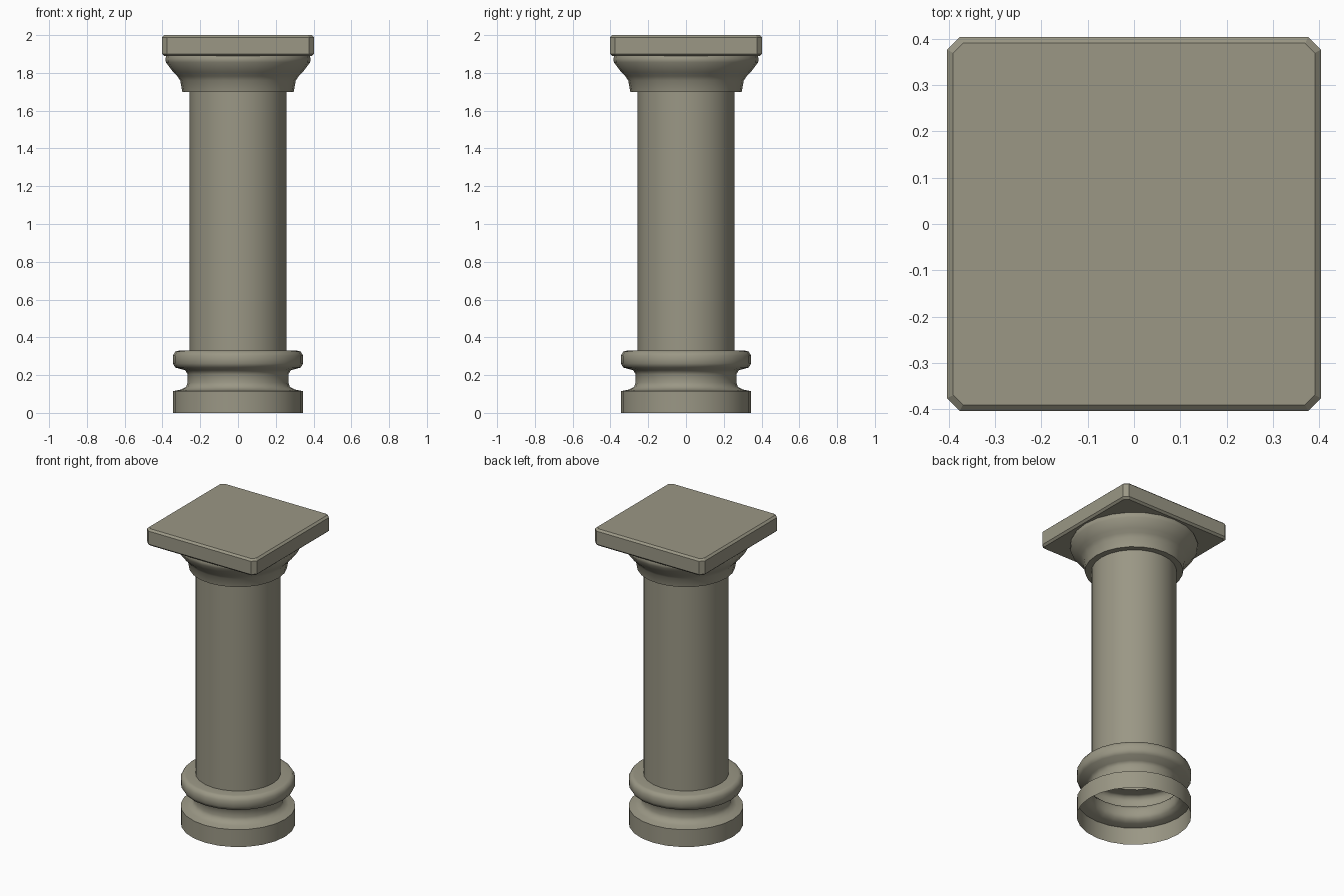
import bpy, bmesh, math

if "Cube" in bpy.data.objects:
    bpy.data.objects.remove(bpy.data.objects["Cube"])

stone = bpy.data.materials.new("weathered stone")
stone.diffuse_color = (0.325, 0.31, 0.235, 1)
stone.use_nodes = True
stone.node_tree.nodes["Principled BSDF"].inputs["Base Color"].default_value = stone.diffuse_color


def finish(name, bm, smooth):
    bmesh.ops.recalc_face_normals(bm, faces=bm.faces)
    me = bpy.data.meshes.new(name)
    bm.to_mesh(me)
    bm.free()
    me.materials.append(stone)
    ob = bpy.data.objects.new(name, me)
    bpy.context.collection.objects.link(ob)
    if smooth:
        bpy.ops.object.select_all(action='DESELECT')
        bpy.context.view_layer.objects.active = ob
        ob.select_set(True)
        bpy.ops.object.shade_smooth_by_angle(angle=math.radians(50))
    return ob


def lathe(name, profile, n=24):
    """Open shell turned around z from (radius, height) points, bottom to top."""
    bm = bmesh.new()
    rings = [[bm.verts.new((r * math.cos(2 * math.pi * i / n),
                            r * math.sin(2 * math.pi * i / n), z))
              for i in range(n)] for r, z in profile]
    for a, b in zip(rings, rings[1:]):
        for i in range(n):
            j = (i + 1) % n
            bm.faces.new((a[i], a[j], b[j], b[i]))
    bm.normal_update()
    ob = finish(name, bm, True)
    # keep outward side on an open shell
    f = ob.data.polygons[0]
    if f.normal.x * f.center.x + f.normal.y * f.center.y < -1e-4:
        ob.data.flip_normals()
    return ob


# moulded base, open underneath
lathe("base", [(0.345, 0), (0.345, 0.115), (0.305, 0.123), (0.275, 0.137),
               (0.267, 0.16), (0.267, 0.205), (0.28, 0.226), (0.332, 0.24),
               (0.345, 0.262), (0.345, 0.303), (0.332, 0.325), (0.315, 0.329),
               (0.256, 0.33)])

# plain shaft
lathe("shaft", [(0.256, 0.33), (0.256, 1.70)])

# flared capital with a small ledge beneath
lathe("capital", [(0.295, 1.70), (0.306, 1.76), (0.322, 1.783), (0.342, 1.803),
                  (0.382, 1.856), (0.385, 1.875), (0.38, 1.889)])
lathe("capital_ledge", [(0.256, 1.70), (0.295, 1.70)])

# square top slab with cut corners and bevelled rims
bm = bmesh.new()


def octagon(h, c, z):
    k = h - c
    pts = [(h, -k), (h, k), (k, h), (-k, h), (-h, k), (-h, -k), (-k, -h), (k, -h)]
    return [bm.verts.new((x, y, z)) for x, y in pts]


rings = [octagon(0.39, 0.021, 1.889), octagon(0.403, 0.027, 1.901),
         octagon(0.403, 0.027, 1.988), octagon(0.39, 0.021, 2.0)]
for a, b in zip(rings, rings[1:]):
    for i in range(8):
        j = (i + 1) % 8
        bm.faces.new((a[i], a[j], b[j], b[i]))
bm.faces.new(rings[0][::-1])
bm.faces.new(rings[-1])
finish("top_slab", bm, False)
